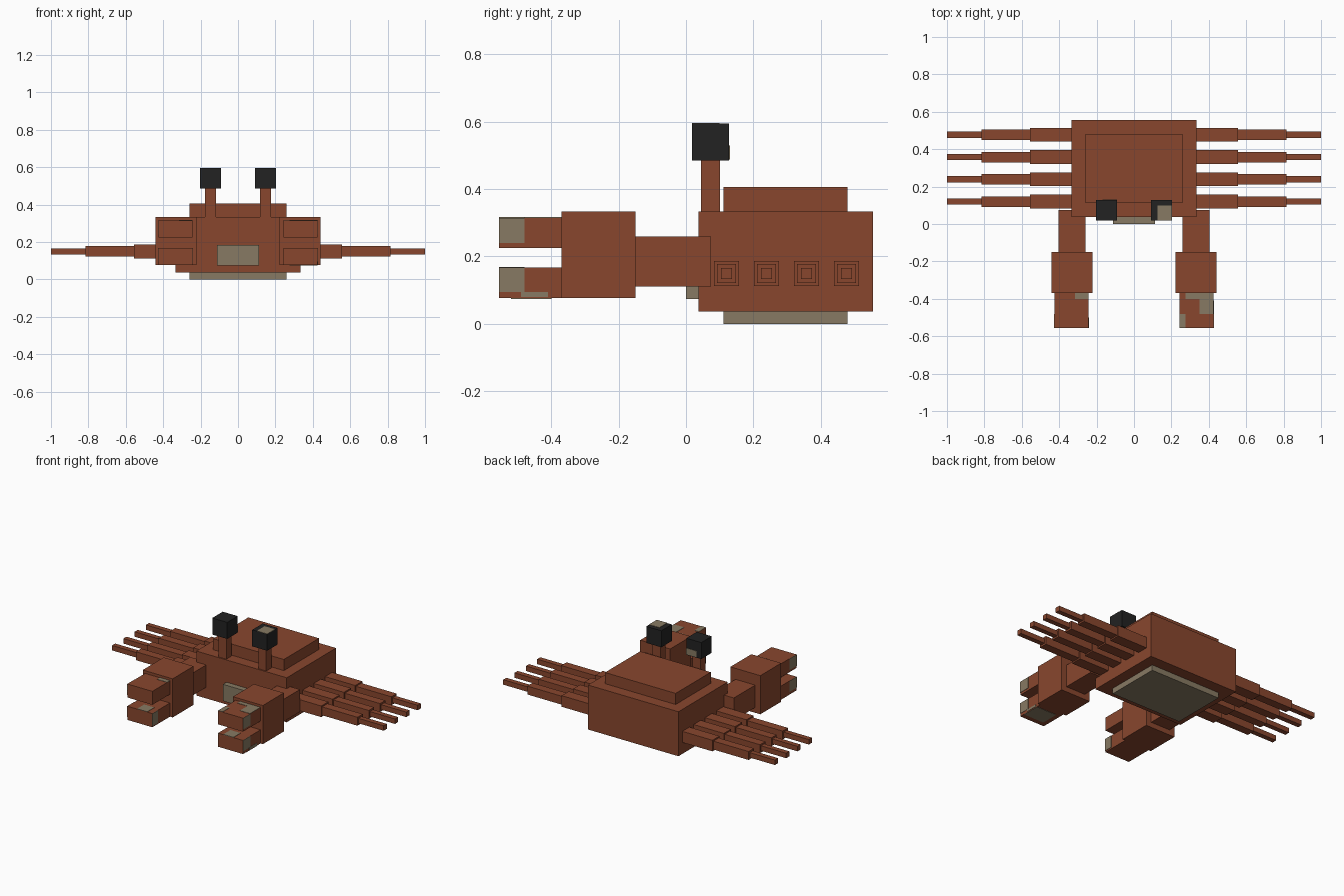
import bpy
import bmesh
from mathutils import Vector

if "Cube" in bpy.data.objects:
    bpy.data.objects.remove(bpy.data.objects["Cube"], do_unlink=True)


def make_material(name, rgb):
    mat = bpy.data.materials.new(name)
    mat.use_nodes = True
    mat.diffuse_color = (*rgb, 1)
    bsdf = mat.node_tree.nodes["Principled BSDF"]
    bsdf.inputs["Base Color"].default_value = (*rgb, 1)
    bsdf.inputs["Roughness"].default_value = 0.9
    return mat


BROWN = make_material("rust brown", (0.25, 0.062, 0.027))
TAN = make_material("dull tan", (0.245, 0.195, 0.125))
BLACK = make_material("soft black", (0.016, 0.016, 0.016))


def box(name, x, y, z, mat):
    """Box from its (min, max) range on each axis."""
    lo = Vector((min(x), min(y), min(z)))
    hi = Vector((max(x), max(y), max(z)))
    bm = bmesh.new()
    bmesh.ops.create_cube(bm, size=1)
    for v in bm.verts:
        v.co = (lo + hi) / 2 + Vector(c * s for c, s in zip(v.co, hi - lo))
    mesh = bpy.data.meshes.new(name)
    bm.to_mesh(mesh)
    bm.free()
    mesh.materials.append(mat)
    obj = bpy.data.objects.new(name, mesh)
    bpy.context.collection.objects.link(obj)
    return obj


def around(c):
    """Thin range centred on a surface coordinate, for painted plates."""
    return (c - 0.002, c + 0.002)


def patch(name, x, y, z):
    """Tan plate; the axis given as one number is the surface it lies on."""
    box(name, *[r if isinstance(r, tuple) else around(r) for r in (x, y, z)], TAN)


# Body, shell, belly and mouth
box("body", (-0.333, 0.333), (0.037, 0.555), (0.037, 0.333), BROWN)
box("shell_top", (-0.26, 0.26), (0.111, 0.48), (0.333, 0.407), BROWN)
box("belly", (-0.26, 0.26), (0.111, 0.48), (0, 0.037), TAN)
box("mouth", (-0.111, 0.111), (0, 0.037), (0.074, 0.185), TAN)

UPPER = (0.225, 0.315)
LOWER = (0.076, 0.167)

for side, s in (("left", 1), ("right", -1)):
    def mx(a, b):
        return (s * a, s * b)

    # Eyes on stalks
    box(f"{side}_eye_stalk", mx(0.118, 0.176), (0.045, 0.101), (0.333, 0.485), BROWN)
    box(f"{side}_eye", mx(0.092, 0.202), (0.018, 0.128), (0.485, 0.595), BLACK)

    # Claw arm, palm and two fingers
    box(f"{side}_arm", mx(0.26, 0.404), (-0.15, 0.074), (0.111, 0.26), BROWN)
    box(f"{side}_palm", mx(0.222, 0.442), (-0.37, -0.15), (0.076, 0.333), BROWN)
    box(f"{side}_upper_finger", mx(0.242, 0.425), (-0.555, -0.37), UPPER, BROWN)
    box(f"{side}_lower_finger", mx(0.242, 0.425), (-0.555, -0.37), LOWER, BROWN)

    # Four tapering legs
    for i in range(4):
        y = 0.12 + 0.119 * i
        for part, x0, x1, r in (("thigh", 0.333, 0.555, 0.037),
                                ("shin", 0.555, 0.815, 0.028),
                                ("foot", 0.815, 1.0, 0.0165)):
            box(f"{side}_leg_{i + 1}_{part}", mx(x0, x1),
                (y - r, y + r), (0.15 - r, 0.15 + r), BROWN)

    # Tan patches on the outer finger tips
    patch(f"{side}_upper_tip_patch", s * 0.425, (-0.555, -0.48), (0.24, 0.315))
    patch(f"{side}_lower_tip_patch", s * 0.425, (-0.555, -0.48), (0.095, 0.167))
    patch(f"{side}_lower_finger_top_patch", mx(0.28, 0.355), (-0.555, -0.48), 0.167)

# Patches on the left claw
patch("left_upper_front_patch", (0.244, 0.315), -0.553, (0.24, 0.315))
patch("left_upper_front_edge_patch", (0.39, 0.425), -0.553, (0.24, 0.315))
patch("left_lower_front_patch", (0.244, 0.315), -0.553, (0.095, 0.167))
patch("left_lower_front_edge_patch", (0.39, 0.425), -0.553, (0.076, 0.095))
patch("left_lower_side_strip", 0.425, (-0.49, -0.41), (0.08, 0.095))
patch("left_finger_top_rear", (0.275, 0.425), (-0.40, -0.37), 0.315)
patch("left_finger_top_middle", (0.35, 0.425), (-0.48, -0.40), 0.315)
patch("left_finger_top_tip", (0.242, 0.275), (-0.555, -0.48), 0.315)
patch("left_finger_underside", (0.275, 0.425), (-0.52, -0.40), 0.076)

# Patches on the right claw
patch("right_lower_front_patch", (-0.355, -0.28), -0.553, (0.095, 0.167))
patch("right_lower_inner_patch", -0.242, (-0.555, -0.50), (0.085, 0.167))
patch("right_finger_top_rear", (-0.315, -0.242), (-0.40, -0.37), 0.315)

# Glints on the eyes
patch("left_eye_glint", (0.126, 0.202), (0.018, 0.10), 0.595)
patch("right_eye_glint", (-0.168, -0.092), 0.128, (0.488, 0.53))
